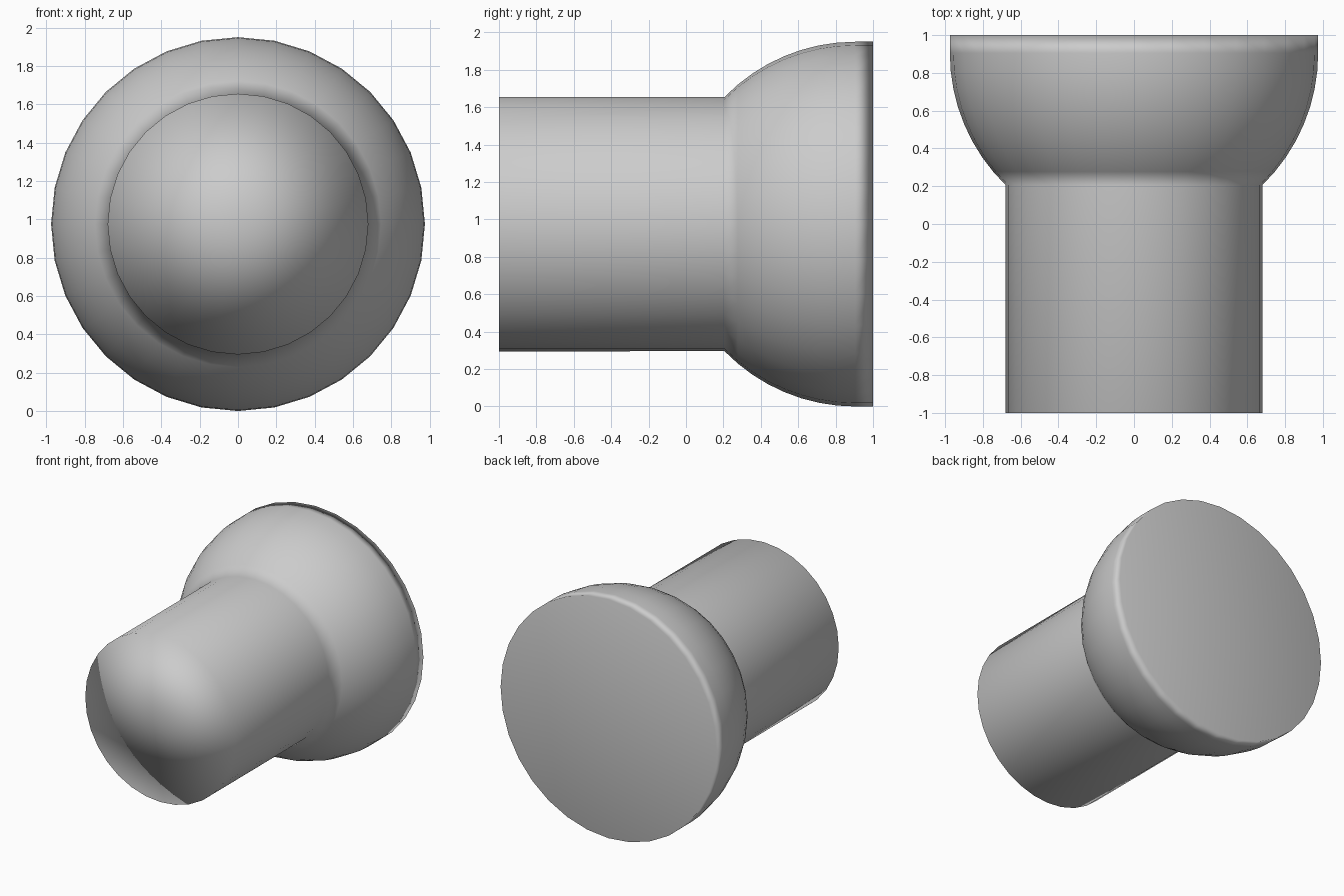
import bpy, bmesh
from math import sin, cos, pi, radians

SIDES = 32
CENTRE_Z = 0.975
STEM_R, BULB_R = 0.68, 0.975
BULB_Y = 0.905  # plane of the bulb's widest ring

cube = bpy.data.objects.get("Cube")
if cube:
    bpy.data.objects.remove(cube, do_unlink=True)

# Single grey material
grey = bpy.data.materials.new("plain_grey")
grey.use_nodes = True
colour = (0.6, 0.6, 0.6, 1.0)
grey.diffuse_color = colour
grey.node_tree.nodes["Principled BSDF"].inputs["Base Color"].default_value = colour

# Profile as (y, radius): straight stem, rounded bulb, short straight rim
profile = [(-1.0, STEM_R)]
STEPS = 8
for i in range(STEPS + 1):
    a = radians(45.8) * (1 - i / STEPS)
    profile.append((BULB_Y - BULB_R * sin(a), BULB_R * cos(a)))
profile.append((1.0, BULB_R))

bm = bmesh.new()


def ring(y, r):
    return [bm.verts.new((r * cos(2 * pi * k / SIDES), y,
                          CENTRE_Z + r * sin(2 * pi * k / SIDES)))
            for k in range(SIDES)]


def cap(loop, y):
    centre = bm.verts.new((0, y, CENTRE_Z))
    for k in range(SIDES):
        bm.faces.new((centre, loop[k], loop[(k + 1) % SIDES]))


# Skin the rings, then close both flat ends
rings = [ring(y, r) for y, r in profile]
for a, b in zip(rings, rings[1:]):
    for k in range(SIDES):
        n = (k + 1) % SIDES
        bm.faces.new((a[k], a[n], b[n], b[k]))
cap(rings[0], -1.0)
cap(rings[-1], 1.0)
bmesh.ops.recalc_face_normals(bm, faces=bm.faces)
for f in bm.faces:
    f.smooth = True

mesh = bpy.data.meshes.new("stem_and_bulb")
bm.to_mesh(mesh)
bm.free()
mesh.materials.append(grey)
knob = bpy.data.objects.new("stem_and_bulb", mesh)
bpy.context.collection.objects.link(knob)

# Large faces dominate the smooth shading
weighted = knob.modifiers.new("area_weighted_shading", 'WEIGHTED_NORMAL')
weighted.mode = 'FACE_AREA'
weighted.weight = 50
